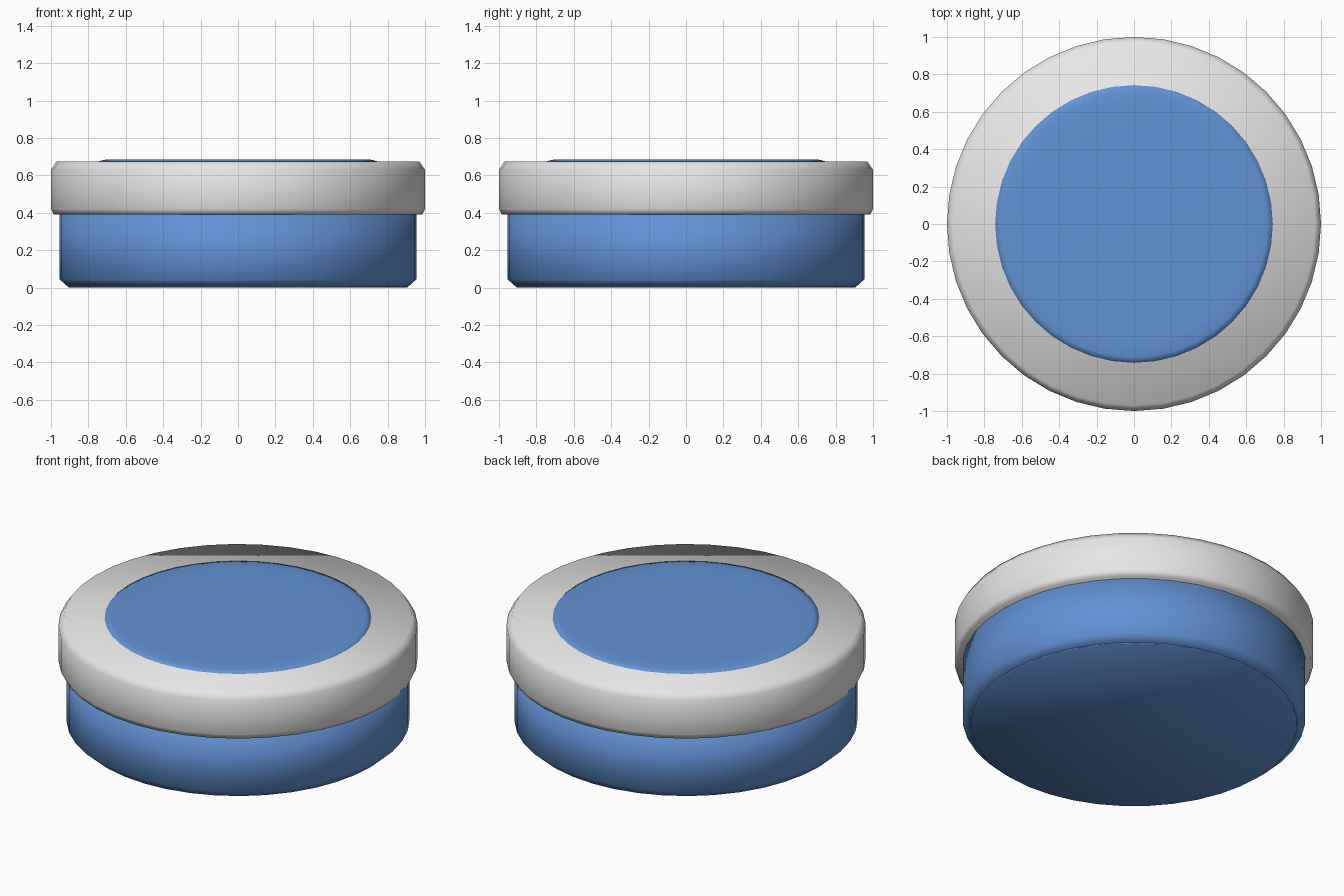
import bpy
import bmesh
from math import cos, sin, tau

SIDES = 40

cube = bpy.data.objects.get("Cube")
if cube:
    bpy.data.objects.remove(cube, do_unlink=True)


def make_material(name, color):
    mat = bpy.data.materials.new(name)
    mat.use_nodes = True
    mat.diffuse_color = color
    mat.node_tree.nodes["Principled BSDF"].inputs["Base Color"].default_value = color
    return mat


def turned_part(name, profile, mat):
    """Revolve (radius, height) points from bottom to top and cap both ends."""
    bm = bmesh.new()
    rings = [[bm.verts.new((r * cos(tau * i / SIDES), r * sin(tau * i / SIDES), z))
              for i in range(SIDES)] for r, z in profile]
    for low, high in zip(rings, rings[1:]):
        for i in range(SIDES):
            j = (i + 1) % SIDES
            bm.faces.new((low[i], low[j], high[j], high[i]))
    bm.faces.new(rings[0][::-1])
    bm.faces.new(rings[-1])
    for face in bm.faces:
        face.smooth = True
    mesh = bpy.data.meshes.new(name)
    bm.to_mesh(mesh)
    bm.free()
    mesh.materials.append(mat)
    obj = bpy.data.objects.new(name, mesh)
    bpy.context.collection.objects.link(obj)
    return obj


blue = make_material("blue", (0.12, 0.29, 0.66, 1))
white = make_material("white", (0.8, 0.8, 0.8, 1))

# Jar body with a chamfered foot
turned_part("jar_body", [(0.91, 0.005), (0.955, 0.045), (0.955, 0.45)], blue)

# Wide lid with chamfered rims
turned_part("lid", [(0.985, 0.39), (1, 0.42), (1, 0.63), (0.97, 0.674)], white)

# Slightly raised disc on the lid
turned_part("lid_disc", [(0.745, 0.65), (0.742, 0.676), (0.71, 0.684), (0.63, 0.685)], blue)

# Flat foot plate that closes the body at the ground
turned_part("foot_plate", [(0.905, 0), (0.91, 0.006)], blue)
